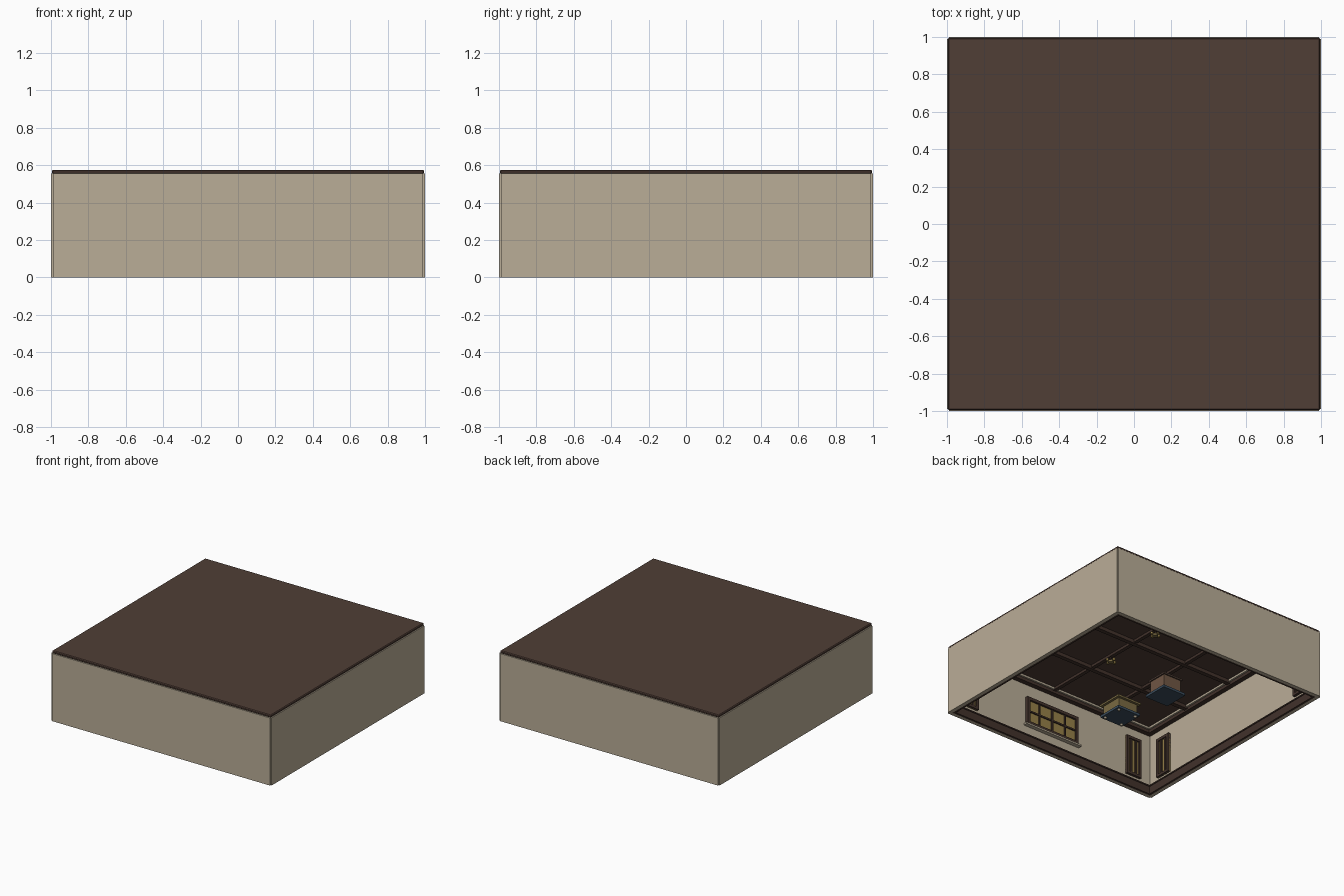
import bpy
from math import pi
from mathutils import Matrix, Vector

cube = bpy.data.objects.get("Cube")
if cube:
    bpy.data.objects.remove(cube, do_unlink=True)


def material(name, rgb):
    lin = [((c / 255 + 0.055) / 1.055) ** 2.4 for c in rgb] + [1]
    m = bpy.data.materials.new(name)
    m.use_nodes = True
    m.diffuse_color = lin
    m.node_tree.nodes["Principled BSDF"].inputs["Base Color"].default_value = lin
    return m


plaster = material("plaster", (186, 173, 151))
roof_brown = material("roof_brown", (80, 62, 54))
dark_wood = material("dark_wood", (66, 50, 43))
gold = material("warm_glass", (150, 128, 72))
blue = material("slate_blue", (58, 76, 92))
oak = material("oak", (112, 86, 68))
brass = material("brass", (122, 106, 66))


def box(name, size, centre, mat, turn=0.0, bevel=0.0):
    """Box of full size, rotated about the room's vertical axis."""
    bpy.ops.mesh.primitive_cube_add(size=1)
    ob = bpy.context.object
    ob.name = name
    ob.data.transform(Matrix.Translation(Vector(centre)) @ Matrix.Diagonal((*size, 1)))
    ob.data.transform(Matrix.Rotation(turn, 4, 'Z'))
    ob.data.materials.append(mat)
    if bevel:
        b = ob.modifiers.new("edge", 'BEVEL')
        b.width, b.segments = bevel, 1
    return ob


def rod(name, radius, height, centre, mat):
    bpy.ops.mesh.primitive_cylinder_add(vertices=12, radius=radius, depth=height, location=centre)
    ob = bpy.context.object
    ob.name = name
    ob.data.materials.append(mat)
    bpy.ops.object.shade_smooth_by_angle()
    return ob


WALL = 0.03            # wall thickness
IN = 1 - WALL          # inner wall face
TOP = 0.555            # wall height


# Roof slab, with the ceiling as its underside
box("roof", (1.99, 1.99, 0.022), (0, 0, TOP + 0.01), roof_brown, bevel=0.006)


def narrow_panel(x, turn):
    """Tall slatted panel with a frame, on the wall at -y before turning."""
    z, h, w = 0.27, 0.33, 0.14
    box("panel_back", (w, 0.008, h), (x, -IN + 0.004, z), gold, turn)
    for s in (-1, 1):
        box("panel_stile", (0.022, 0.022, h), (x + s * (w / 2 - 0.011), -IN + 0.011, z), dark_wood, turn)
        box("panel_rail", (w, 0.022, 0.022), (x, -IN + 0.011, z + s * (h / 2 - 0.011)), dark_wood, turn)
        box("panel_slat", (0.018, 0.016, h), (x + s * 0.022, -IN + 0.008, z), dark_wood, turn)


def window(turn):
    """Wide window of four by two panes, with a sill."""
    z, w, h = 0.285, 0.5, 0.235
    box("window_glass", (w, 0.008, h), (0, -IN + 0.004, z), gold, turn)
    for s in (-1, 1):
        box("window_jamb", (0.025, 0.024, h), (s * (w / 2 - 0.012), -IN + 0.012, z), dark_wood, turn)
        box("window_rail", (w, 0.024, 0.025), (0, -IN + 0.012, z + s * (h / 2 - 0.012)), dark_wood, turn)
    for i in (-1, 0, 1):
        box("window_mullion", (0.013, 0.018, h), (i * w / 4, -IN + 0.009, z), dark_wood, turn)
    box("window_crossbar", (w, 0.018, 0.013), (0, -IN + 0.009, z), dark_wood, turn)
    box("window_sill", (w + 0.04, 0.035, 0.014), (0, -IN + 0.017, z - h / 2 - 0.007), plaster, turn)


# Four walls with skirting, cornice and panels
for i in range(4):
    turn = i * pi / 2
    box("wall", (1.98, WALL, TOP), (0, -1 + WALL / 2, TOP / 2), plaster, turn)
    box("skirting", (2 * IN, 0.018, 0.065), (0, -IN + 0.009, 0.0325), dark_wood, turn)
    box("skirting_cap", (2 * IN, 0.024, 0.01), (0, -IN + 0.012, 0.068), dark_wood, turn)
    box("cornice", (2 * IN, 0.04, 0.035), (0, -IN + 0.02, 0.53), dark_wood, turn)
    box("cornice_strip", (2 * IN - 0.1, 0.014, 0.016), (0, -IN + 0.048, 0.545), plaster, turn)
    for x in (-0.8, 0.8):
        narrow_panel(x, turn)
    if i % 2 == 0:
        window(turn)

# Ceiling beams in a grid
for i in (-1, 0, 1):
    box("ceiling_beam_long", (2 * IN, 0.035, 0.03), (0, i * 0.5, 0.54), dark_wood)
    box("ceiling_beam_cross", (0.03, 2 * IN, 0.022), (i * 0.5, 0, 0.544), dark_wood)

# Hanging lamps
for y in (-0.27, 0.25):
    rod("lamp_stem", 0.006, 0.06, (0, y, 0.525), dark_wood)
    rod("lamp_hub", 0.022, 0.018, (0, y, 0.495), brass)
    for t in range(4):
        v = Matrix.Rotation(t * pi / 2, 3, 'Z') @ Vector((0.035, 0, 0))
        rod("lamp_bulb", 0.01, 0.02, (v.x, y + v.y, 0.5), gold)

# Cabinet on a blue plinth
cx, cy = -0.1, 0.25
box("cabinet_plinth", (0.21, 0.21, 0.02), (cx, cy, 0.01), blue)
box("cabinet_body", (0.16, 0.16, 0.11), (cx, cy, 0.075), oak)
box("cabinet_top", (0.18, 0.18, 0.014), (cx, cy, 0.137), roof_brown)

# Counter with a raised base, rim and four feet
cx, cy = -0.05, -0.22
box("counter_base", (0.21, 0.21, 0.02), (cx, cy, 0.022), blue)
box("counter_body", (0.18, 0.18, 0.08), (cx, cy, 0.07), brass)
box("counter_top", (0.22, 0.22, 0.016), (cx, cy, 0.115), brass)
for sx in (-1, 1):
    for sy in (-1, 1):
        rod("counter_foot", 0.012, 0.012, (cx + sx * 0.08, cy + sy * 0.08, 0.006), plaster)
